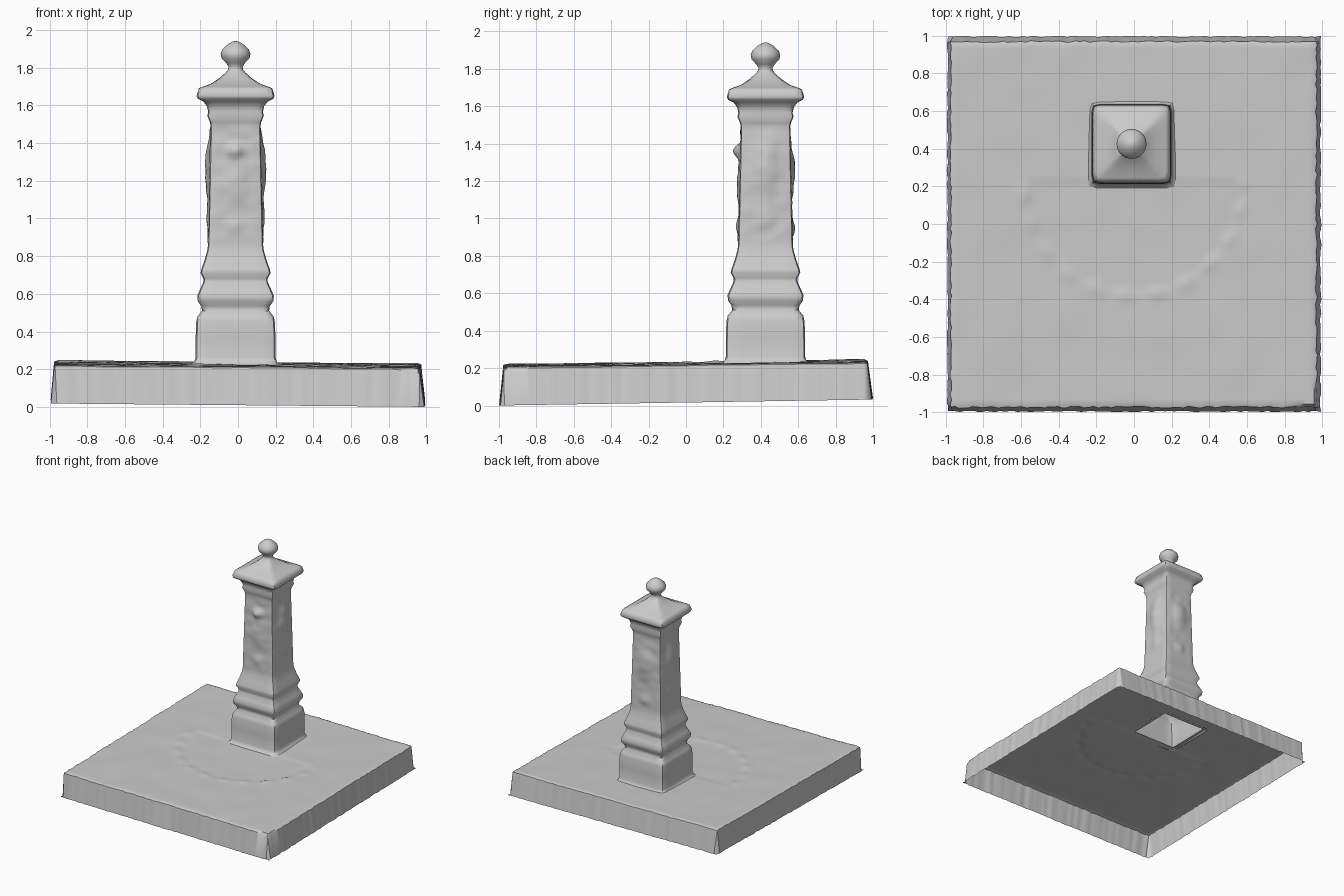
import bpy, bmesh, math, random
from mathutils import noise, Vector

if "Cube" in bpy.data.objects:
    bpy.data.objects.remove(bpy.data.objects["Cube"])

random.seed(4)
CX, CY = -0.013, 0.425      # pillar axis


def finish(name, bm, angle):
    bmesh.ops.recalc_face_normals(bm, faces=bm.faces)
    me = bpy.data.meshes.new(name)
    bm.to_mesh(me)
    bm.free()
    ob = bpy.data.objects.new(name, me)
    bpy.context.collection.objects.link(ob)
    bpy.ops.object.select_all(action='DESELECT')
    ob.select_set(True)
    bpy.context.view_layer.objects.active = ob
    bpy.ops.object.shade_smooth_by_angle(angle=math.radians(angle))
    return ob


def bump(a, b, r):
    d = math.hypot(a, b) / r
    return max(0.0, 1 - d * d) ** 2


def ground_z(x, y):
    z = 0.226 + 0.013 * y - 0.008 * x
    z += 0.004 * noise.noise(Vector((x * 5, y * 5, 0.3)))
    # worn half-circle of paving in front of the pillar
    dx, dy = x, y - 0.2
    r, a = math.hypot(dx, dy), math.atan2(dy, dx)
    if dy < 0.03:
        z += 0.006 * math.exp(-((r - 0.58) / 0.03) ** 2) * (0.4 + 0.6 * math.sin(a * 22))
        if r < 0.56:
            z -= 0.004
    return z


# Ground slab: open-bottomed skin, with the outer grid row dropped as a skirt
N = 84
bm = bmesh.new()
grid = []
for j in range(N + 1):
    row = []
    for i in range(N + 1):
        k = min(i, j, N - i, N - j)

        def axis(n):
            if n in (0, N):
                return -1.0 if n == 0 else 1.0
            if n in (1, N - 1):
                return -0.972 if n == 1 else 0.968
            return -0.955 + 1.91 * (n - 2) / (N - 4)
        x, y = axis(i), axis(j)
        if k == 0:
            # foot of the skirt stays under the top edge it hangs from
            x *= 0.99 + random.uniform(-0.004, 0.004)
            y *= 0.995 + random.uniform(-0.004, 0.004)
            z = max(0.0, 0.025 + 0.016 * y - 0.009 * x)
        elif k == 1:
            x += random.uniform(-0.005, 0.005)
            y += random.uniform(-0.005, 0.005)
            z = ground_z(x, y) - 0.006 - 0.02 * bump(x - 0.97, y + 0.97, 0.15)
        else:
            z = ground_z(x, y)
        row.append(bm.verts.new((x, y, z)))
    grid.append(row)
for j in range(N):
    for i in range(N):
        f = bm.faces.new((grid[j][i], grid[j][i + 1], grid[j + 1][i + 1], grid[j + 1][i]))
        c = f.calc_center_median()
        # opening under the hollow pillar
        if max(abs(c.x - CX), abs(c.y - CY)) < 0.195:
            bm.faces.remove(f)
finish("ground_slab", bm, 40)


# Raised ornament on the four shaft faces
def relief(side, t, z):
    if not 0.86 < z < 1.48:
        return 0.0
    d = 0.006 * noise.noise(Vector((t * 16, z * 18, side * 3.1)))
    if side in (0, 2):      # right and left: oval panel with drooping garland
        d += 0.026 * bump(t / 0.10, (z - 1.27) / 0.24, 1)
        d += 0.012 * bump(t / 0.07, (z - 1.02) / 0.10, 1)
    elif side == 3:         # front: boss above, small drop below
        d += 0.040 * bump(t / 0.06, (z - 1.36) / 0.055, 1)
        d += 0.014 * bump(t / 0.09, (z - 1.19) / 0.16, 1)
        d += 0.016 * bump(t / 0.06, (z - 0.96) / 0.06, 1)
    else:                   # back: flat oval shield
        d += 0.022 * bump(t / 0.10, (z - 1.26) / 0.17, 1)
        d += 0.014 * bump(t / 0.06, (z - 0.95) / 0.06, 1)
    return d


PER = 10                    # points along each side of the square section


def loft(name, profile, angle):
    """Loft (half width, z, roundness) rows; roundness 0 = square, 1 = round."""
    bm = bmesh.new()
    rings = []
    for h, z, rnd in profile:
        ring = []
        for n in range(4 * PER):
            side, k = divmod(n, PER)
            u = -1 + 2 * k / PER
            px = 1.0 + relief(side, u * h, z) / h
            py = u
            if k == 0:
                px, py = 0.965, -0.965      # softened corner
            s = (1 - rnd) + rnd / math.hypot(px, py)
            px, py = px * s * h, py * s * h
            for _ in range(side):
                px, py = -py, px
            ring.append(bm.verts.new((px + CX, py + CY, z)))
        rings.append(ring)
    M = 4 * PER
    for a, b in zip(rings, rings[1:]):
        for n in range(M):
            bm.faces.new((a[n], a[(n + 1) % M], b[(n + 1) % M], b[n]))
    bmesh.ops.remove_doubles(bm, verts=bm.verts, dist=0.0005)
    return finish(name, bm, angle)


# Pillar: plinth, two mouldings, ornamented shaft, cornice and pyramid cap
base = [(0.235, 0.226, 0), (0.22, 0.238, 0), (0.212, 0.26, 0), (0.212, 0.36, 0),
        (0.209, 0.45, 0), (0.202, 0.48, 0), (0.178, 0.51, 0), (0.182, 0.535, 0),
        (0.200, 0.56, 0), (0.203, 0.59, 0), (0.190, 0.62, 0), (0.170, 0.665, 0),
        (0.170, 0.68, 0), (0.186, 0.71, 0), (0.182, 0.73, 0), (0.164, 0.78, 0),
        (0.150, 0.83, 0)]
shaft = [(0.146 - 0.014 * i / 30, 0.86 + 0.63 * i / 30, 0) for i in range(31)]
head = [(0.136, 1.51, 0), (0.150, 1.545, 0), (0.145, 1.565, 0), (0.152, 1.595, 0),
        (0.170, 1.62, 0), (0.200, 1.635, 0), (0.207, 1.65, 0), (0.195, 1.69, 0),
        (0.180, 1.697, 0), (0.130, 1.715, 0), (0.085, 1.745, 0.2), (0.052, 1.775, 0.6)]
finial = [(0.040, 1.79, 1), (0.038, 1.805, 1), (0.050, 1.825, 1), (0.074, 1.85, 1),
          (0.079, 1.875, 1), (0.070, 1.898, 1), (0.040, 1.925, 1), (0.018, 1.938, 1),
          (0.0001, 1.942, 1)]
loft("pillar", base + shaft + head + finial, 50)
